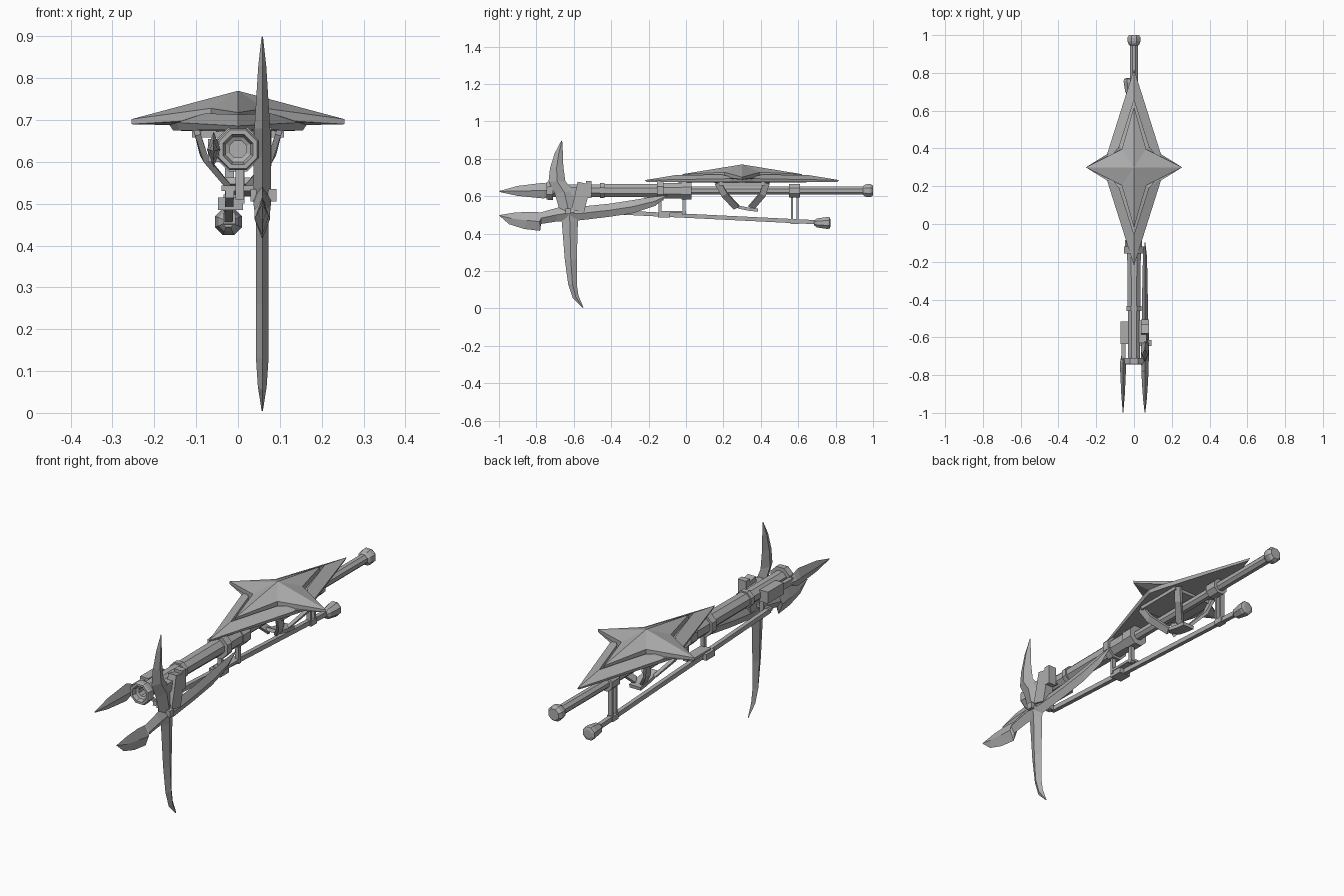
import bpy, bmesh, math
from mathutils import Vector

steel = bpy.data.materials.new("grey_steel")
steel.diffuse_color = (0.42, 0.42, 0.42, 1)


def finish(name, bm):
    """Clean the mesh and put it in the scene."""
    bmesh.ops.remove_doubles(bm, verts=bm.verts, dist=0.0003)
    bmesh.ops.recalc_face_normals(bm, faces=bm.faces)
    me = bpy.data.meshes.new(name)
    bm.to_mesh(me)
    bm.free()
    me.materials.append(steel)
    ob = bpy.data.objects.new(name, me)
    bpy.context.collection.objects.link(ob)
    return ob


def skin(bm, rings, caps=True):
    """Join closed rings of points with quads."""
    vs = [[bm.verts.new(p) for p in r] for r in rings]
    n = len(vs[0])
    for a, b in zip(vs, vs[1:]):
        for i in range(n):
            j = (i + 1) % n
            bm.faces.new((a[i], a[j], b[j], b[i]))
    if caps:
        bm.faces.new(vs[0])
        bm.faces.new(vs[-1])


def lathe(name, profile, x, z, sides=8):
    """Turn (y, flat radius) points about an axis along y."""
    bm = bmesh.new()
    k = 1 / math.cos(math.pi / sides)
    rings = []
    for y, r in profile:
        r = max(r, 0.0001) * k
        rings.append([(x + r * math.cos(2 * math.pi * (i + .5) / sides), y,
                       z + r * math.sin(2 * math.pi * (i + .5) / sides)) for i in range(sides)])
    skin(bm, rings)
    return finish(name, bm)


def bar(name, path, w, h, side=(1, 0, 0)):
    """Rectangular bar along a path; w is its width along side."""
    bm = bmesh.new()
    pts = [Vector(p) for p in path]
    s = Vector(side)
    rings = []
    for i, p in enumerate(pts):
        d = (pts[min(i + 1, len(pts) - 1)] - pts[max(i - 1, 0)]).normalized()
        u = (s - d * s.dot(d)).normalized()
        v = d.cross(u)
        rings.append([p + u * w / 2 * a + v * h / 2 * b for a, b in ((1, 1), (-1, 1), (-1, -1), (1, -1))])
    skin(bm, rings)
    return finish(name, bm)


def box(name, x0, x1, y0, y1, z0, z1):
    zm, ym = (z0 + z1) / 2, (y0 + y1) / 2
    return bar(name, [((x0 + x1) / 2, y0, zm), ((x0 + x1) / 2, y1, zm)], x1 - x0, z1 - z0)


def blade(name, x, t, pairs):
    """Ridged blade: each row is edge (y, z), other edge (y, z), thickness scale."""
    bm = bmesh.new()
    rings = []
    for ya, za, yb, zb, k in pairs:
        ym, zm = (ya + yb) / 2, (za + zb) / 2
        rings.append([(x, ya, za), (x + t * k, ym, zm), (x, yb, zb), (x - t * k, ym, zm)])
    skin(bm, rings)
    return finish(name, bm)


# Barrel with hollow muzzle, collars, rear rod and end knob
lathe("barrel_and_rod", [
    (-.66, 0), (-.66, .02), (-.72, .02), (-.725, .03), (-.745, .036), (-.745, .046), (-.735, .05),
    (-.71, .05), (-.71, .033), (-.46, .033), (-.46, .04), (-.435, .04), (-.435, .034), (-.155, .036),
    (-.155, .053), (-.12, .053), (-.12, .042), (-.025, .042), (-.025, .047), (.03, .047), (.03, .022),
    (.55, .022), (.55, .036), (.61, .036), (.61, .022), (.945, .022), (.955, .031), (.97, .035),
    (.987, .035), (1.0, .026), (1.0, 0)], 0, .63)

# Star shield: rows of tip, notch and side points, mirrored to four quadrants
rows = [
    [(0, 0, .77)] * 3,
    [(0, .32, .718), (.065, .095, .728), (.255, 0, .702)],
    [(0, .32, .698), (.065, .095, .702), (.255, 0, .69)],
    [(0, .355, .694), (.078, .11, .698), (.165, 0, .688)],
    [(0, .355, .713), (.078, .11, .716), (.165, 0, .69)],
    [(0, .52, .686), (.145, .062, .694), (.165, 0, .69)],
    [(0, .51, .677), (.14, .06, .675), (.155, 0, .675)],
    [(0, 0, .67)] * 3]
bm = bmesh.new()
for sx in (1, -1):
    for sy in (1, -1):
        for a, b in zip(rows, rows[1:]):
            for i in (0, 1):
                quad = []
                for p in (a[i], a[i + 1], b[i + 1], b[i]):
                    q = (p[0] * sx, .3 + p[1] * sy, p[2])
                    if q not in quad:
                        quad.append(q)
                if len(quad) > 2:
                    bm.faces.new([bm.verts.new(q) for q in quad])
finish("star_shield", bm)

# Shield mount: pad, four ribs meeting below the rod, and a grip
box("shield_pad", -.11, .11, .18, .42, .658, .679)
for sx in (1, -1):
    for n, (y0, y1, y2) in (("front", (.17, .205, .27)), ("back", (.43, .41, .35))):
        bar(f"{n}_rib", [(sx * .098, y0, .672), (sx * .08, y1, .61), (sx * .022, y2, .54)],
            .035, .014, (0, 1, 0))
bar("grip", [(0, .25, .555), (0, .29, .54), (0, .34, .53), (0, .385, .525)], .06, .016)

# Lower rod with flared end, and its hangers
bar("lower_rod", [(-.02, -.6, .525), (-.023, .72, .46)], .02, .022)
lathe("lower_knob", [(.685, .013), (.70, .024), (.755, .032), (.768, .03), (.772, .018)], -.023, .457)
for y in (.566, .596):
    bar("rear_hanger", [(-.02, y, .46), (-.02, y, .61)], .022, .01)
box("rear_hanger_foot", -.036, -.006, .56, .605, .452, .478)
for y in (-.14, -.01):
    bar("front_hanger", [(.006, y, .50), (.006, y, .60)], .02, .016)
box("front_hanger_foot", -.048, .012, -.15, -.085, .485, .515)
box("hanger_link", -.035, .016, -.14, 0, .51, .522)

# Crossed blades on the right side
BX = .058
blade("upper_blade", BX, .019, [
    (-.665, .9, -.662, .895, .1), (-.702, .83, -.658, .83, .5), (-.727, .75, -.656, .76, .75),
    (-.735, .68, -.645, .68, 1), (-.70, .61, -.60, .63, 1.1), (-.675, .52, -.58, .52, 1.1)])
blade("lower_blade", BX, .015, [
    (-.68, .55, -.575, .55, 1.2), (-.664, .46, -.578, .46, 1), (-.648, .26, -.584, .26, 1),
    (-.63, .13, -.584, .13, 1), (-.605, .055, -.575, .07, .7), (-.553, .004, -.549, .006, .1)])
blade("front_blade", BX, .019, [
    (-.998, .499, -.997, .495, .1), (-.92, .512, -.945, .45, .5), (-.84, .517, -.865, .425, .8),
    (-.785, .514, -.78, .415, 1), (-.775, .514, -.775, .452, 1), (-.70, .535, -.69, .465, 1.1),
    (-.6, .56, -.6, .47, 1.1)])
blade("back_blade", BX, .017, [
    (-.65, .55, -.65, .465, 1.1), (-.56, .545, -.56, .472, 1), (-.41, .56, -.41, .49, .9),
    (-.28, .58, -.28, .51, .8), (-.17, .598, -.165, .548, .6), (-.10, .606, -.098, .602, .1)])

# Blade mount, prongs and pivot pins
bar("blade_mount", [(BX, -.58, .52), (BX, -.56, .60), (BX, -.545, .67)], .042, .07)
box("mount_prong", .037, .08, -.535, -.505, .59, .682)
box("mount_arm", .02, .065, -.63, -.51, .605, .65)
bar("pivot", [(.03, -.63, .52), (.092, -.63, .52)], .03, .03, (0, 1, 0))
bar("cross_pin", [(-.04, -.59, .537), (.06, -.59, .537)], .014, .014, (0, 1, 0))
bar("mount_drop", [(.004, -.59, .60), (.004, -.59, .51)], .02, .03)

# Spear point and its arm on the left side
blade("spear_point", -.058, .016, [
    (-.998, .628, -.998, .623, .1), (-.90, .655, -.90, .602, .6), (-.76, .672, -.76, .588, 1),
    (-.73, .66, -.73, .598, 1), (-.70, .64, -.70, .615, .6)])
box("spear_arm", -.066, -.046, -.72, -.52, .615, .645)
box("spear_mount", -.072, -.028, -.635, -.515, .60, .655)
